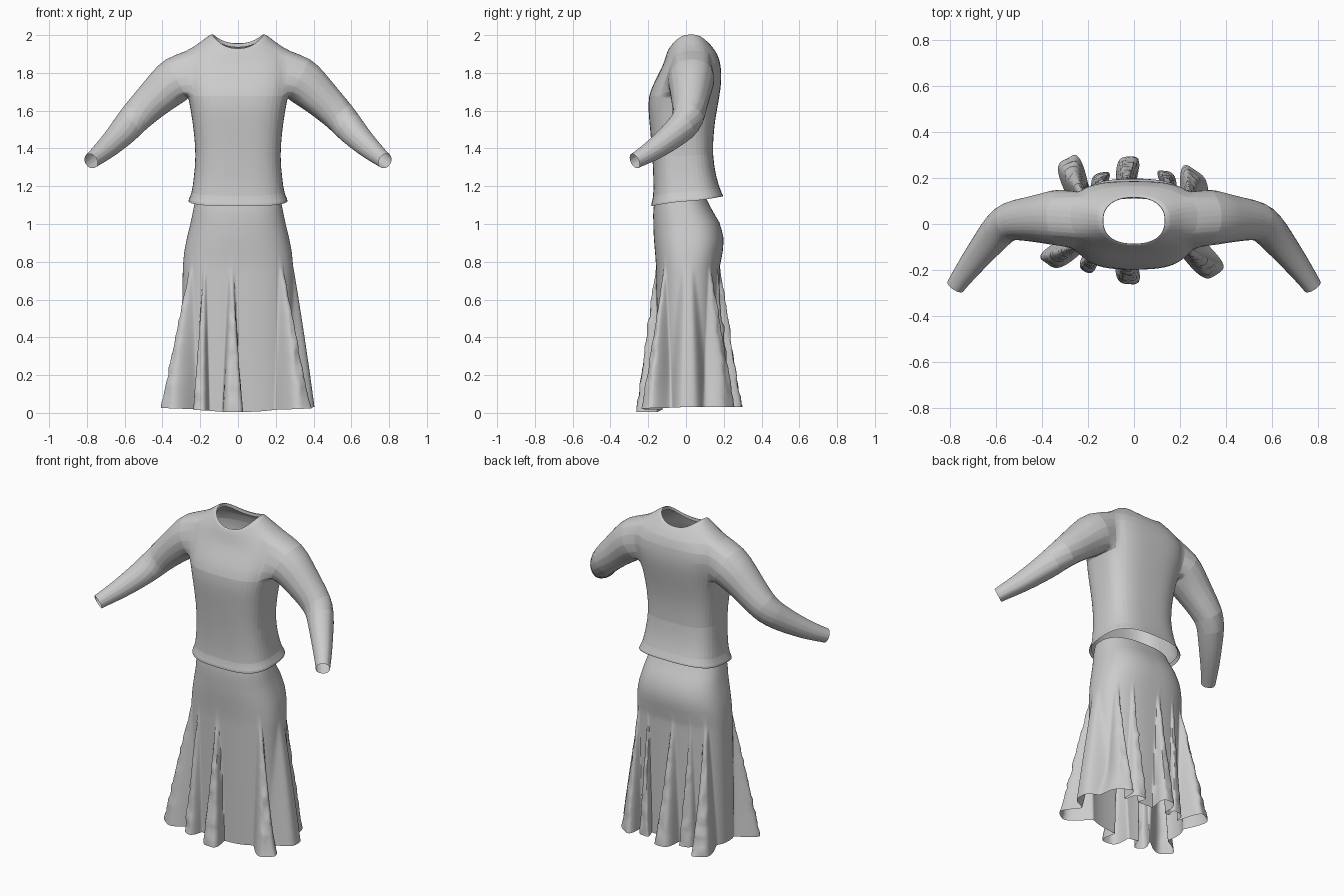
import bpy, bmesh, math
from mathutils import Vector, noise

cube = bpy.data.objects.get("Cube")
if cube:
    bpy.data.objects.remove(cube, do_unlink=True)

grey = bpy.data.materials.new("plain grey cloth")
grey.use_nodes = True
grey.diffuse_color = (0.6, 0.6, 0.6, 1)
grey.node_tree.nodes["Principled BSDF"].inputs["Base Color"].default_value = grey.diffuse_color


def ring_point(angle, half_width, front, back, power):
    """Point on a rounded-box outline; angle 0 is the +x side."""
    c, s = math.cos(angle), math.sin(angle)
    mid, depth = (front + back) / 2, (back - front) / 2
    return Vector((half_width * math.copysign(abs(c) ** power, c),
                   mid + depth * math.copysign(abs(s) ** power, s), 0))


def loft(bm, rings):
    """Join rings of points into an open tube; returns faces by row."""
    rows = [[bm.verts.new(p) for p in ring] for ring in rings]
    n = len(rows[0])
    return [[bm.faces.new((a[i], a[(i + 1) % n], b[(i + 1) % n], b[i]))
             for i in range(n)] for a, b in zip(rows, rows[1:])]


def finish(bm, name, angle):
    mesh = bpy.data.meshes.new(name)
    bm.to_mesh(mesh)
    bm.free()
    mesh.materials.append(grey)
    obj = bpy.data.objects.new(name, mesh)
    bpy.context.collection.objects.link(obj)
    bpy.ops.object.select_all(action='DESELECT')
    obj.select_set(True)
    bpy.context.view_layer.objects.active = obj
    bpy.ops.object.shade_smooth_by_angle(angle=math.radians(angle))
    return obj


# Jumper body: front height, back height, side lift, half width, front y, back y
BODY = [
    (1.115, 1.165, 0, .25, -.172, .182),
    (1.085, 1.14, 0, .265, -.187, .20),
    (1.11, 1.155, 0, .262, -.184, .195),
    (1.14, 1.185, 0, .245, -.173, .18),
    (1.23, 1.25, 0, .235, -.172, .16),
    (1.36, 1.36, 0, .222, -.178, .14),
    (1.50, 1.50, 0, .235, -.19, .147),
    (1.60, 1.60, 0, .25, -.20, .163),
    (1.68, 1.68, 0, .266, -.199, .178),
    (1.74, 1.74, 0, .276, -.173, .186),
    (1.79, 1.79, 0, .284, -.148, .188),
    (1.84, 1.85, 0, .284, -.122, .183),
    (1.885, 1.90, .02, .27, -.108, .167),
    (1.905, 1.93, .045, .20, -.102, .145),
    (1.925, 1.955, .058, .155, -.094, .125),
    (1.935, 1.96, .062, .13, -.085, .114),
    (1.91, 1.935, .06, .136, -.086, .115),
]
SIDES = 40
rings = []
for zf, zb, lift, hw, yf, yb in BODY:
    ring = []
    for i in range(SIDES):
        a = i * math.tau / SIDES
        p = ring_point(a, hw, yf, yb, .68 if zf < 1.86 else .85)
        p.z = zf + (zb - zf) * (1 + math.sin(a)) / 2 + lift * math.cos(a) ** 2
        ring.append(p)
    rings.append(ring)
bm = bmesh.new()
faces = loft(bm, rings)

# Sleeves: open the armholes, then extrude each rim along the arm
SLEEVE = [
    ((.27, .02, 1.78), (1, 0, -.2), .11),
    ((.325, .03, 1.768), (.87, 0, -.5), .13),
    ((.39, .026, 1.71), (.75, 0, -.65), .113),
    ((.47, .021, 1.635), (.7, 0, -.7), .097),
    ((.545, .015, 1.562), (.68, -.2, -.68), .088),
    ((.585, -.018, 1.515), (.6, -.55, -.6), .082),
    ((.637, -.085, 1.457), (.5, -.75, -.45), .07),
    ((.705, -.17, 1.392), (.5, -.75, -.42), .057),
    ((.76, -.245, 1.348), (.5, -.75, -.38), .045),
    ((.778, -.272, 1.333), (.5, -.75, -.38), .042),
]


def frame(tangent, sign):
    t = Vector((tangent[0] * sign, *tangent[1:])).normalized()
    up = (Vector((0, 0, 1)) - t * t.z).normalized()
    return up, t.cross(up) * sign


for sign in (1, -1):
    start = 0 if sign > 0 else SIDES // 2
    hole = [faces[r][(start + k) % SIDES] for r in range(8, 12) for k in range(-4, 4)]
    hole_edges = {e for f in hole for e in f.edges}
    bmesh.ops.delete(bm, geom=hole, context='FACES')
    rim = [e for e in hole_edges if e.is_valid and e.is_boundary]
    for (c0, t0, _), (c1, t1, radius) in zip(SLEEVE, SLEEVE[1:]):
        up0, side0 = frame(t0, sign)
        up1, side1 = frame(t1, sign)
        old = Vector((c0[0] * sign, *c0[1:]))
        new = Vector((c1[0] * sign, *c1[1:]))
        geom = bmesh.ops.extrude_edge_only(bm, edges=rim)["geom"]
        rim = [g for g in geom if isinstance(g, bmesh.types.BMEdge)]
        for v in (g for g in geom if isinstance(g, bmesh.types.BMVert)):
            d = v.co - old
            a = math.atan2(d.dot(up0), d.dot(side0))
            v.co = new + radius * (up1 * math.sin(a) + side1 * math.cos(a))
bmesh.ops.recalc_face_normals(bm, faces=bm.faces)
jumper = finish(bm, "jumper", 8)
jumper.modifiers.new("soften", 'SUBSURF').levels = 1

# Skirt: height, half width, front y, back y
SKIRT = [
    (1.13, .225, -.165, .11),
    (1.07, .238, -.174, .14),
    (1.00, .252, -.173, .182),
    (.92, .272, -.17, .2),
    (.84, .287, -.163, .193),
    (.77, .292, -.158, .178),
    (.03, .305, -.15, .175),
]
# Flared pleats: root angle in degrees, hem position, half width at the hem
PLEATS = [(-145, -.385, -.175, .036), (-122, -.21, -.208, .024),
          (-94, -.02, -.264, .034), (-42, .357, -.222, .036),
          (0, .405, .01, .09), (40, .26, .24, .038), (65, .135, .235, .026),
          (94, -.02, .295, .032), (115, -.14, .225, .026), (138, -.295, .287, .038)]
APEX, HEM = .78, .03


def skirt_size(z):
    for low, high in zip(SKIRT[1:], SKIRT):
        if z >= low[0] - 1e-6:
            f = (z - low[0]) / (high[0] - low[0])
            return [l + (h - l) * f for l, h in zip(low[1:], high[1:])]


def skirt_point(a, z):
    size = skirt_size(z)
    base = ring_point(a, *size, .8)
    p = base.copy()
    t = max(0, (APEX - z) / (APEX - HEM))
    for degrees, x, y, width in PLEATS:
        root = ring_point(math.radians(degrees), *size, .8)
        off = base - root
        bump = math.exp(-(off.length / (width * (.3 + .7 * t))) ** 4)
        pull = Vector((x, y, 0)) - root
        # narrow pleats swell into a rounded head; the broad one stays a plain panel
        narrow = width < .05
        p += bump * (pull * t + off * 1.4 * t * narrow)
        if t > 0 and narrow:
            crinkle = noise.noise(Vector((base.x * 45, base.y * 45, z * 22)))
            p += pull.normalized() * crinkle * .01 * bump * min(1, t * 5)
    p.z = z - .025 * t ** 4 * max(0, -math.sin(a)) ** 3
    return p


heights = [1.13 - .04 * i for i in range(8)] + [APEX - (APEX - HEM) * i / 28 for i in range(29)]
AROUND = 420
bm = bmesh.new()
loft(bm, [[skirt_point(i * math.tau / AROUND, z) for i in range(AROUND)] for z in heights])
bmesh.ops.recalc_face_normals(bm, faces=bm.faces)
finish(bm, "skirt", 50)
